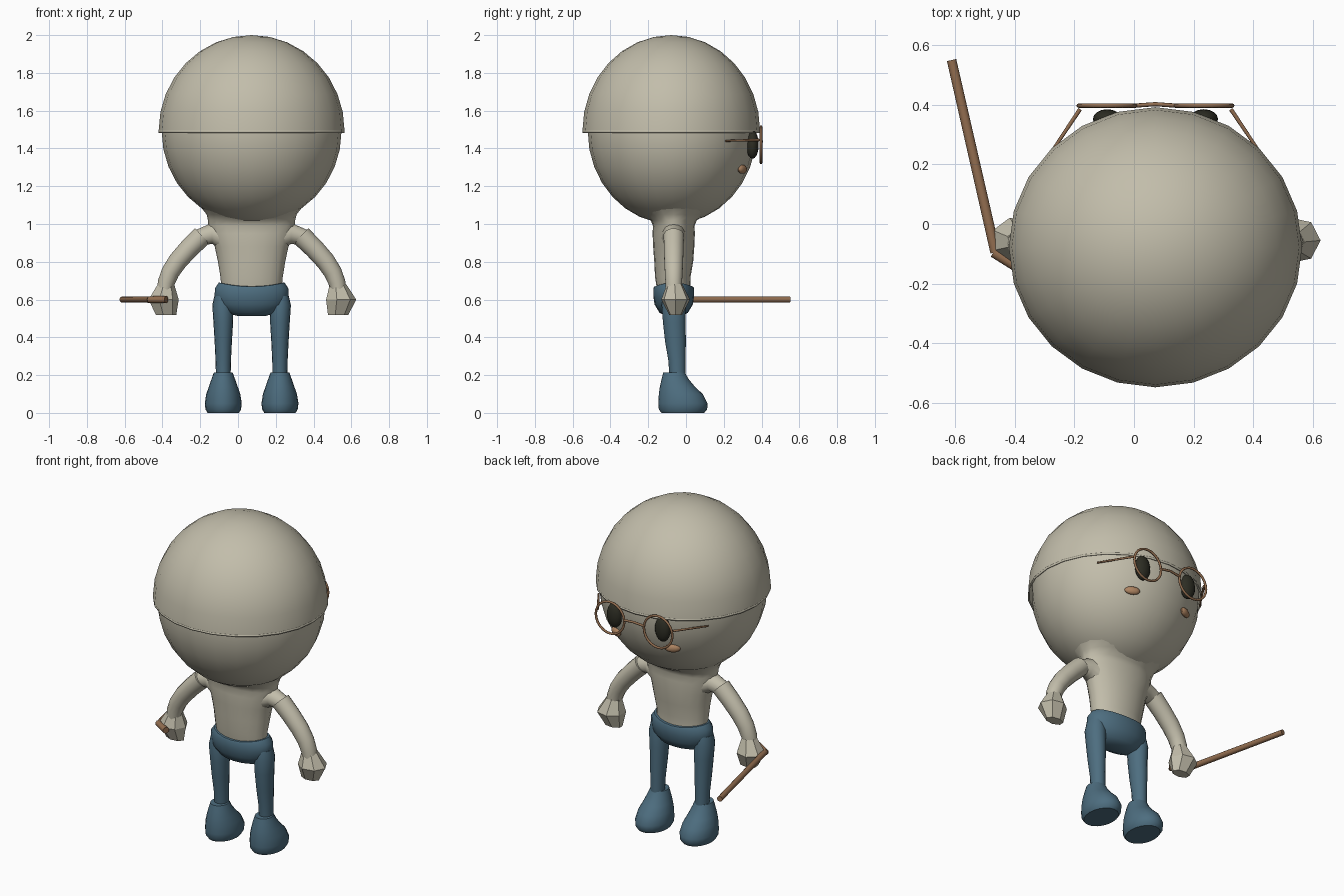
import bpy, bmesh, math
from mathutils import Vector

if "Cube" in bpy.data.objects:
    bpy.data.objects.remove(bpy.data.objects["Cube"])

CX = 0.072   # body mid-plane
CY = -0.065  # body depth centre


def material(name, rgb):
    m = bpy.data.materials.new(name)
    m.diffuse_color = (*rgb, 1)
    m.use_nodes = True
    m.node_tree.nodes["Principled BSDF"].inputs["Base Color"].default_value = m.diffuse_color
    return m


BEIGE = material("beige", (0.54, 0.51, 0.405))
BLUE = material("denim blue", (0.075, 0.155, 0.215))
WOOD = material("brown wood", (0.29, 0.155, 0.08))
DARK = material("dark eye", (0.026, 0.026, 0.017))
TAN = material("tan cheek", (0.42, 0.23, 0.12))


def finish(name, bm, mat, angle=40):
    bmesh.ops.recalc_face_normals(bm, faces=bm.faces)
    me = bpy.data.meshes.new(name)
    bm.to_mesh(me)
    bm.free()
    me.materials.append(mat)
    ob = bpy.data.objects.new(name, me)
    bpy.context.collection.objects.link(ob)
    bpy.ops.object.select_all(action='DESELECT')
    ob.select_set(True)
    bpy.context.view_layer.objects.active = ob
    if angle:
        bpy.ops.object.shade_smooth_by_angle(angle=math.radians(angle))
    return ob


def skin(name, rings, mat, angle=40, caps=(True, True)):
    """Bridge a list of equal-sized point rings."""
    bm = bmesh.new()
    vr = [[bm.verts.new(p) for p in r] for r in rings]
    n = len(vr[0])
    for a, b in zip(vr, vr[1:]):
        for i in range(n):
            j = (i + 1) % n
            bm.faces.new((a[i], a[j], b[j], b[i]))
    if caps[0]:
        bm.faces.new(vr[0])
    if caps[1]:
        bm.faces.new(vr[-1])
    return finish(name, bm, mat, angle)


def loft(name, rings, mat, n=20, angle=40, caps=(True, True)):
    """Horizontal ellipse sections: (x, y, z, rx, ry)."""
    t = [2 * math.pi * i / n for i in range(n)]
    return skin(name, [[(x + rx * math.cos(a), y + ry * math.sin(a), z) for a in t]
                       for x, y, z, rx, ry in rings], mat, angle, caps)


def tube(name, pts, radii, mat, n=12, ref=(0, 1, 0)):
    """Round sections following a path."""
    pts = [Vector(p) for p in pts]
    rings = []
    for i, p in enumerate(pts):
        d = (pts[min(i + 1, len(pts) - 1)] - pts[max(i - 1, 0)]).normalized()
        u = d.cross(Vector(ref)).normalized()
        v = d.cross(u)
        rings.append([p + radii[i] * (u * math.cos(2 * math.pi * k / n) + v * math.sin(2 * math.pi * k / n))
                      for k in range(n)])
    return skin(name, rings, mat, 50)


def ball(name, loc, scale, mat, seg=24, rot_z=0, cut=False):
    bm = bmesh.new()
    bmesh.ops.create_uvsphere(bm, u_segments=seg, v_segments=seg * 2 // 3, radius=1)
    if cut:  # keep the upper half only
        bmesh.ops.bisect_plane(bm, geom=bm.verts[:] + bm.edges[:] + bm.faces[:], plane_co=(0, 0, 0),
                               plane_no=(0, 0, 1), clear_inner=True)
    bmesh.ops.scale(bm, vec=scale, verts=bm.verts)
    ob = finish(name, bm, mat, 45)
    ob.location = loc
    ob.rotation_euler.z = rot_z
    return ob


# Head and cap shell
ball("head", (CX, -0.073, 1.49), (0.476, 0.447, 0.49), BEIGE)
cap = ball("cap", (CX, -0.078, 1.495), (0.492, 0.47, 0.505), BEIGE, cut=True)
mod = cap.modifiers.new("shell", 'SOLIDIFY')
mod.thickness = 0.012
mod.offset = -1

# Torso with flared neck
loft("torso", [(CX, CY, 0.66, 0.160, 0.090), (CX, CY - 0.005, 0.72, 0.165, 0.094),
               (CX, CY, 0.80, 0.178, 0.103), (CX, CY, 0.88, 0.195, 0.109),
               (CX, CY, 0.95, 0.222, 0.112), (CX, CY, 0.99, 0.230, 0.110),
               (CX, CY, 1.02, 0.231, 0.122), (CX, CY, 1.05, 0.238, 0.168),
               (CX, CY, 1.085, 0.265, 0.225)], BEIGE)

# Pelvis
pelvis = loft("pelvis", [(CX, CY, 0.512, 0.07, 0.04), (CX, CY, 0.53, 0.135, 0.075),
                         (CX, CY, 0.575, 0.182, 0.102), (CX, CY, 0.62, 0.196, 0.108),
                         (CX, CY, 0.66, 0.194, 0.108), (CX, CY, 0.69, 0.174, 0.103),
                         (CX, CY, 0.692, 0.155, 0.09)], BLUE)
for v in pelvis.data.vertices:  # waistline dips at the middle
    if v.co.z > 0.68:
        v.co.z -= 0.022 * (1 - ((v.co.x - CX) / 0.174) ** 2)

for side, s in (("left", -1), ("right", 1)):
    lx = CX + s * 0.15
    # Legs and feet
    loft(side + "_leg", [(lx + s * 0.002, CY, 0.62, 0.045, 0.055), (lx + s * 0.002, CY, 0.57, 0.056, 0.064),
                         (lx, -0.062, 0.48, 0.052, 0.060), (lx, -0.056, 0.38, 0.046, 0.055),
                         (lx, -0.048, 0.28, 0.041, 0.046), (lx, -0.045, 0.20, 0.039, 0.043)], BLUE, 16)
    loft(side + "_foot", [(lx, -0.017, 0.0, 0.083, 0.113), (lx, -0.016, 0.018, 0.094, 0.128),
                          (lx, -0.016, 0.05, 0.098, 0.130), (lx, -0.028, 0.10, 0.090, 0.116),
                          (lx, -0.046, 0.14, 0.076, 0.092), (lx, -0.058, 0.18, 0.062, 0.071),
                          (lx, -0.063, 0.213, 0.050, 0.058)], BLUE, 20)

    # Shoulder stub, arm and mitten hand
    def at(dx, z, y=CY):
        return (CX + s * dx, y, z)
    tube(side + "_shoulder", [at(0.14, 0.93), at(0.21, 0.95), at(0.29, 0.925)],
         [0.075, 0.055, 0.042], BEIGE, 14)
    tube(side + "_arm", [at(0.262, 0.938), at(0.33, 0.872), at(0.39, 0.805), at(0.43, 0.745),
                         at(0.452, 0.69), at(0.46, 0.64)],
         [0.055, 0.053, 0.051, 0.048, 0.045, 0.042], BEIGE, 14)
    loft(side + "_hand", [(CX + s * 0.455, -0.06, 0.682, 0.045, 0.042),
                          (CX + s * 0.47, -0.055, 0.60, 0.084, 0.078),
                          (CX + s * 0.455, -0.055, 0.517, 0.056, 0.034)], BEIGE, 7, 0)

    # Eyes, cheeks and glasses
    ex = CX + s * 0.162
    ball(side + "_eye", (ex, 0.352, 1.42), (0.048, 0.033, 0.075), DARK, 16)
    ball(side + "_cheek", (CX + s * 0.19, 0.298, 1.29), (0.045, 0.018, 0.024), TAN, 12, -s * 0.45)
    hoop = []
    for i in range(24):
        a = 2 * math.pi * i / 24
        d = Vector((math.cos(a), 0, math.sin(a)))
        hoop.append([Vector((ex, 0.397, 1.42)) + d * (0.096 + 0.007 * math.cos(b)) +
                     Vector((0, 0.007 * math.sin(b), 0)) for b in [math.pi * k / 4 for k in range(8)]])
    skin(side + "_lens_rim", hoop + hoop[:1], WOOD, 60, (False, False))
    tube(side + "_temple", [(CX + s * 0.253, 0.385, 1.445), (CX + s * 0.37, 0.21, 1.44)],
         [0.007, 0.005], WOOD, 8, (0, 0, 1))

tube("glasses_bridge", [(CX - 0.07, 0.397, 1.43), (CX, 0.402, 1.438), (CX + 0.07, 0.397, 1.43)],
     [0.007] * 3, WOOD, 8, (0, 0, 1))

# Walking stick with short angled handle
tube("stick_shaft", [(-0.465, -0.095, 0.6), (-0.612, 0.55, 0.6)], [0.017, 0.016], WOOD, 12, (0, 0, 1))
tube("stick_handle", [(-0.472, -0.095, 0.6), (-0.38, -0.15, 0.6)], [0.017, 0.019], WOOD, 12, (0, 0, 1))
